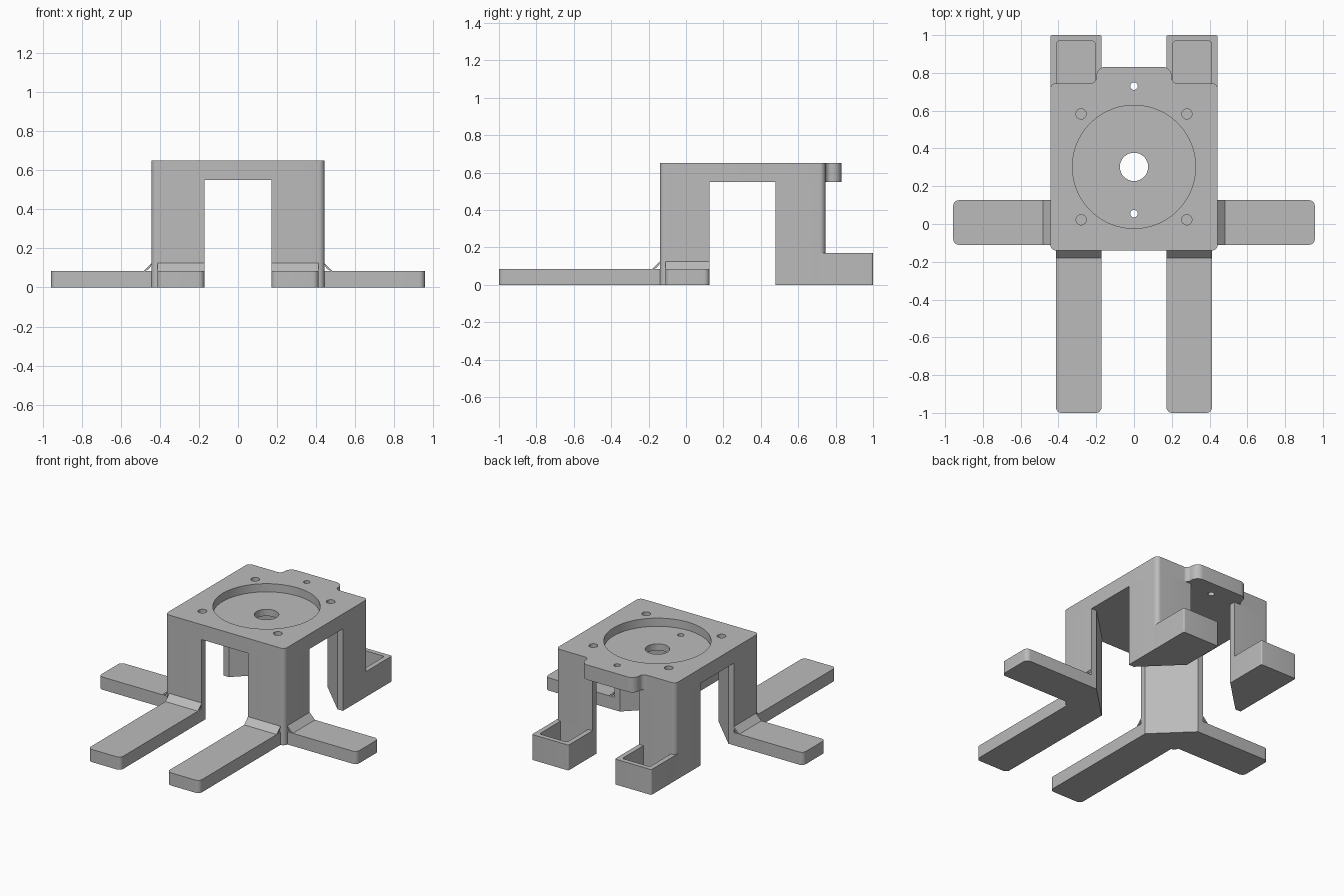
import bpy, bmesh, math
from mathutils import Vector

cube = bpy.data.objects.get("Cube")
if cube:
    bpy.data.objects.remove(cube)

grey = bpy.data.materials.new("plain grey")
grey.use_nodes = True
grey.diffuse_color = (0.5, 0.5, 0.5, 1)
grey.node_tree.nodes["Principled BSDF"].inputs["Base Color"].default_value = (0.5, 0.5, 0.5, 1)

# Main dimensions
HALF, FRONT, BACK = 0.443, -0.14, 0.745      # body outline
MID = (FRONT + BACK) / 2
INNER, WALL, R = 0.172, 0.04, 0.03           # leg inner edge, leg wall, corner radius
TOP, UNDER, FOOT = 0.65, 0.55, 0.085


def rounded(points, steps=8):
    """Outline with right-angled corners rounded; points are (u, v, radius)."""
    out = []
    for i, (u, v, r) in enumerate(points):
        p = Vector((u, v))
        if r == 0:
            out.append(p)
            continue
        a = (Vector(points[i - 1][:2]) - p).normalized()
        b = (Vector(points[(i + 1) % len(points)][:2]) - p).normalized()
        centre = p + (a + b) * r
        for k in range(steps + 1):
            t = math.pi / 2 * k / steps
            out.append(centre - b * r * math.cos(t) - a * r * math.sin(t))
    return out


def prism(name, outline, low, high, place=lambda u, v, w: (u, v, w)):
    """Extrude an outline from low to high; place maps it into the model."""
    bm = bmesh.new()
    face = bm.faces.new([bm.verts.new(place(u, v, low)) for u, v in outline])
    shift = Vector(place(0, 0, high)) - Vector(place(0, 0, low))
    new = bmesh.ops.extrude_face_region(bm, geom=[face])["geom"]
    bmesh.ops.translate(bm, vec=shift, verts=[g for g in new if isinstance(g, bmesh.types.BMVert)])
    bmesh.ops.recalc_face_normals(bm, faces=bm.faces)
    mesh = bpy.data.meshes.new(name)
    bm.to_mesh(mesh)
    bm.free()
    mesh.materials.append(grey)
    obj = bpy.data.objects.new(name, mesh)
    bpy.context.collection.objects.link(obj)
    return obj


def disc(x, y, r, n=32):
    return [(x + r * math.cos(math.tau * k / n), y + r * math.sin(math.tau * k / n)) for k in range(n)]


def rect(x0, x1, y0, y1, r=(0, 0, 0, 0)):
    corners = [(x0, y0), (x1, y0), (x1, y1), (x0, y1)]
    return rounded([(*c, q) for c, q in zip(corners, r)])


def cut(obj, cutter):
    mod = obj.modifiers.new("cut", 'BOOLEAN')
    mod.operation, mod.solver, mod.object = 'DIFFERENCE', 'EXACT', cutter
    finish(obj)
    cutter.hide_render = True
    bpy.data.objects.remove(cutter)


def finish(obj):
    """Apply modifiers and smooth the rounded corners."""
    bpy.ops.object.select_all(action='DESELECT')
    obj.select_set(True)
    bpy.context.view_layer.objects.active = obj
    for mod in list(obj.modifiers):
        bpy.ops.object.modifier_apply(modifier=mod.name)
    bpy.ops.object.shade_smooth_by_angle(angle=math.radians(30))


def mirrored(obj):
    obj.modifiers.new("mirror", 'MIRROR').use_mirror_merge = False
    finish(obj)


# Top plate with a rounded tab at the back
tab, tab_end = 0.2, 0.832
plate = prism("top_plate", rounded([
    (-HALF, FRONT, R), (HALF, FRONT, R), (HALF, BACK, R), (tab, BACK, R),
    (tab, tab_end, 0.05), (-tab, tab_end, 0.05), (-tab, BACK, R), (-HALF, BACK, R)]), UNDER, TOP)

# Round recess, through holes and blind screw holes
cut(plate, prism("recess_cutter", disc(0, MID, 0.326, 96), TOP - 0.055, TOP + 0.1))
for x, y, r, bottom in [(0, MID, 0.075, 0.5), (0, 0.055, 0.02, 0.5), (0, 0.73, 0.02, 0.5)] + [
        (sx * 0.28, MID + sy * 0.28, 0.027, TOP - 0.07) for sx in (-1, 1) for sy in (-1, 1)]:
    cut(plate, prism("hole_cutter", disc(x, y, r), bottom, TOP + 0.1))

# Corner legs, cut diagonally on the inside
for name, outer, step in (("front_legs", FRONT, 1), ("back_legs", BACK, -1)):
    end = outer + step * 0.266
    mirrored(prism(name, rounded([
        (INNER, outer, 0), (HALF, outer, R), (HALF, end, 0),
        (HALF - WALL, end, 0), (INNER, outer + step * WALL, 0)]), 0, UNDER))


# Flat feet reaching forwards and sideways, with a fillet where they meet the leg
def fillet_outline(start, sign):
    f = 0.04
    return rounded([(start, FOOT, f), (start + sign * f, FOOT, 0), (start, FOOT + f, 0)])


mirrored(prism("front_feet", rect(INNER, HALF - R, -1, FRONT, (R, R, 0, 0)), 0, FOOT))
mirrored(prism("side_feet", rect(HALF, 0.957, FRONT + R, FRONT + 0.266, (0, R, R, 0)), 0, FOOT))
mirrored(prism("front_foot_fillets", fillet_outline(FRONT, -1), INNER, HALF - R,
               lambda u, v, w: (w, u, v)))
mirrored(prism("side_foot_fillets", fillet_outline(HALF, 1), FRONT + R, FRONT + 0.266,
               lambda u, v, w: (u, w, v)))

# Open-topped boxes at the back feet
box = prism("back_foot_boxes", rect(INNER, HALF, BACK - 0.035, 1, (0, 0, 0.01, 0.01)), 0, 0.17)
cut(box, prism("pocket_cutter", rect(INNER + 0.033, HALF - 0.033, BACK, 0.968, (0, 0, 0.015, 0.015)), 0.035, 0.3))
mirrored(box)
